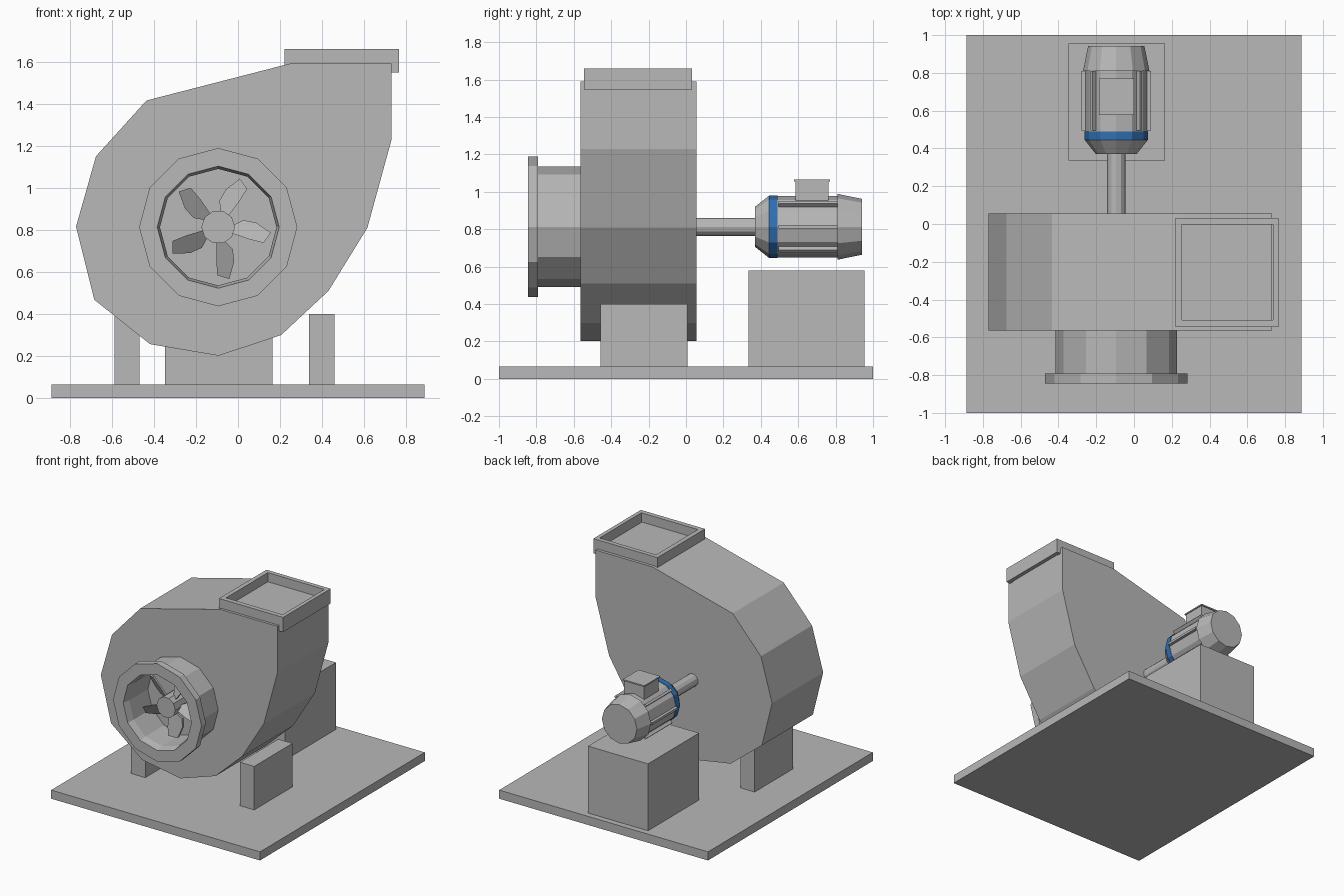
import bpy, bmesh, math
from mathutils import Matrix, Vector

if "Cube" in bpy.data.objects:
    bpy.data.objects.remove(bpy.data.objects["Cube"])

CX, CZ = -0.094, 0.813   # shared rotation axis of inlet, fan, shaft and motor


def material(name, rgb):
    m = bpy.data.materials.new(name)
    m.diffuse_color = (*rgb, 1)
    m.use_nodes = True
    m.node_tree.nodes["Principled BSDF"].inputs["Base Color"].default_value = m.diffuse_color
    return m


GREY = material("machine grey", (0.48, 0.48, 0.48))
BLUE = material("motor blue", (0.03, 0.16, 0.45))


def finish(name, bm, mat=GREY):
    bmesh.ops.recalc_face_normals(bm, faces=bm.faces)
    me = bpy.data.meshes.new(name)
    bm.to_mesh(me)
    bm.free()
    me.materials.append(mat)
    ob = bpy.data.objects.new(name, me)
    bpy.context.collection.objects.link(ob)
    return ob


def box(name, x0, x1, y0, y1, z0, z1):
    bm = bmesh.new()
    bmesh.ops.create_cube(bm, size=1)
    for v in bm.verts:
        v.co = Vector((x0 if v.co.x < 0 else x1,
                       y0 if v.co.y < 0 else y1,
                       z0 if v.co.z < 0 else z1))
    return finish(name, bm)


def extrude_y(name, points, y0, y1):
    """Prism from an (x, z) outline."""
    bm = bmesh.new()
    f = bm.faces.new([bm.verts.new((x, y0, z)) for x, z in points])
    g = bmesh.ops.extrude_face_region(bm, geom=[f])["geom"]
    bmesh.ops.translate(bm, vec=(0, y1 - y0, 0),
                        verts=[e for e in g if isinstance(e, bmesh.types.BMVert)])
    return finish(name, bm)


def lathe(name, profile, n=12, ring=False, mat=GREY):
    """Revolve (radius, y) points about the machine axis; ring closes the profile."""
    bm = bmesh.new()
    loops = [[bm.verts.new((CX + r * math.cos(2 * math.pi * i / n), y,
                            CZ + r * math.sin(2 * math.pi * i / n)))
              for i in range(n)] for r, y in profile]
    pairs = list(zip(loops, loops[1:]))
    if ring:
        pairs.append((loops[-1], loops[0]))
    else:
        bm.faces.new(loops[0])
        bm.faces.new(loops[-1])
    for a, b in pairs:
        for i in range(n):
            j = (i + 1) % n
            bm.faces.new((a[i], a[j], b[j], b[i]))
    return finish(name, bm, mat)


# Base plate, side supports, motor pedestal
box("base_plate", -0.887, 0.887, -1, 1, 0, 0.066)
box("left_support", -0.588, -0.468, -0.457, 0.007, 0.06, 0.4)
box("right_support", 0.337, 0.458, -0.457, 0.007, 0.06, 0.4)
box("motor_pedestal", -0.346, 0.163, 0.335, 0.955, 0.06, 0.58)

# Spiral fan housing
extrude_y("fan_housing", [
    (-0.77, 0.815), (-0.675, 1.15), (-0.435, 1.415), (0.245, 1.59), (0.73, 1.59),
    (0.73, 1.23), (0.615, 0.81), (0.43, 0.51), (0.205, 0.30), (-0.092, 0.202),
    (-0.418, 0.257), (-0.683, 0.468)], -0.565, 0.055)

# Outlet frame on top of the housing
bm = bmesh.new()
rects = [(0.22, 0.765, -0.545, 0.032), (0.255, 0.735, -0.508, -0.002)]
rings = []
for x0, x1, y0, y1 in rects:
    for z in (1.547, 1.66):
        rings.append([bm.verts.new((x, y, z)) for x, y in
                      ((x0, y0), (x1, y0), (x1, y1), (x0, y1))])
ob, ot, ib, it = rings
for a, b in ((ob, ot), (ot, it), (it, ib), (ib, ob)):
    for i in range(4):
        j = (i + 1) % 4
        bm.faces.new((a[i], a[j], b[j], b[i]))
finish("outlet_frame", bm)

# Flanged inlet pipe
lathe("inlet_pipe", [(0.376, -0.845), (0.376, -0.792), (0.322, -0.792), (0.322, -0.56),
                     (0.277, -0.56), (0.277, -0.79), (0.29, -0.845)], 12, ring=True)

# Fan hub and five pitched blades
lathe("fan_hub", [(0.08, -0.74), (0.08, -0.56)], 10)
outline = [(0.07, -0.02), (0.15, -0.036), (0.224, -0.044), (0.252, 0.009),
           (0.176, 0.046), (0.114, 0.05), (0.07, 0.02)]
for k in range(5):
    a = math.radians(-8 + 72 * k)
    c, s = math.cos(a), math.sin(a)
    bm = bmesh.new()
    layers = [[bm.verts.new((CX + u * c - v * s, -0.67 + 0.7 * v + t, CZ + u * s + v * c))
               for u, v in outline] for t in (-0.01, 0.01)]
    bm.faces.new(layers[0])
    bm.faces.new(layers[1])
    for i in range(len(outline)):
        j = (i + 1) % len(outline)
        bm.faces.new((layers[0][i], layers[0][j], layers[1][j], layers[1][i]))
    finish(f"fan_blade_{k + 1}", bm)

# Drive shaft
lathe("drive_shaft", [(0.048, 0.04), (0.048, 0.39)], 12)

# Motor: nose cone, blue band, body, rear cover
lathe("motor_nose", [(0.108, 0.37), (0.167, 0.445)])
lathe("motor_band", [(0.168, 0.445), (0.168, 0.49)], mat=BLUE)
lathe("motor_body", [(0.165, 0.49), (0.165, 0.81)])
lathe("motor_rear_cover", [(0.176, 0.81), (0.149, 0.942)])

# Cooling fins along both sides of the motor
for k, deg in enumerate((-45, 0, 45, 135, 180, 225)):
    bm = bmesh.new()
    bmesh.ops.create_cube(bm, size=1)
    bmesh.ops.scale(bm, vec=(0.06, 0.315, 0.018), verts=bm.verts)
    bmesh.ops.translate(bm, vec=(0.155, 0.652, 0), verts=bm.verts)
    bmesh.ops.rotate(bm, cent=(0, 0, 0), verts=bm.verts,
                     matrix=Matrix.Rotation(math.radians(-deg), 3, 'Y'))
    bmesh.ops.translate(bm, vec=(CX, 0, CZ), verts=bm.verts)
    finish(f"motor_fin_{k + 1}", bm)

# Terminal box with lid
box("terminal_box", -0.178, -0.008, 0.585, 0.762, 0.94, 1.056)
box("terminal_box_lid", -0.185, -0.001, 0.577, 0.77, 1.056, 1.066)
